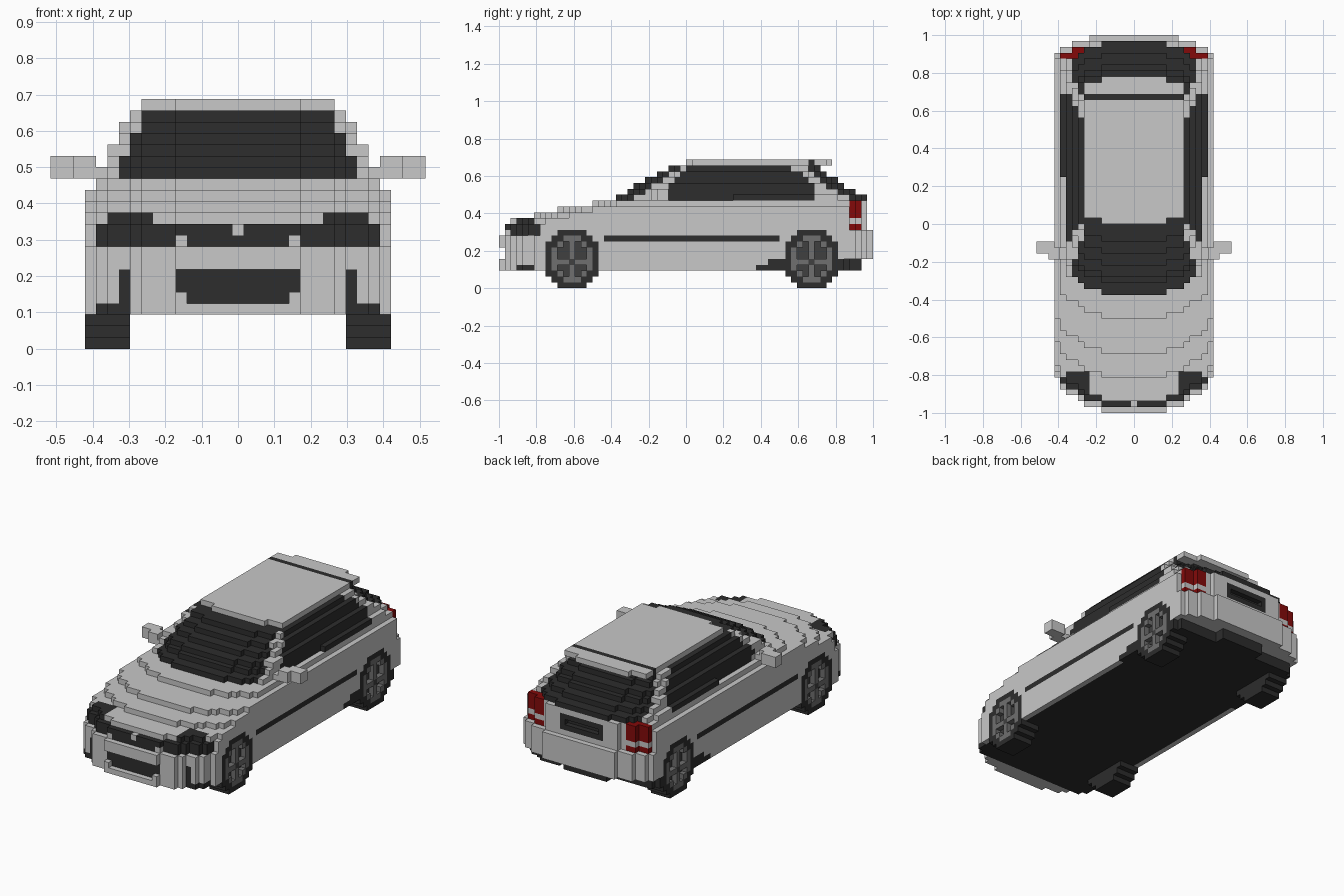
import bpy, bmesh
from mathutils import Vector

old = bpy.data.objects.get("Cube")
if old:
    bpy.data.objects.remove(old)

V = 1 / 32                      # block size; car is 64 blocks long
COLOURS = {
    "silver_paint": (0.58, 0.58, 0.58),
    "black_trim": (0.026, 0.026, 0.026),
    "rim_grey": (0.16, 0.16, 0.16),
    "hub_grey": (0.05, 0.05, 0.05),
    "tail_red": (0.23, 0.003, 0.003),
}
mats = {}
for name, rgb in COLOURS.items():
    m = bpy.data.materials.new(name)
    m.use_nodes = True
    m.diffuse_color = (*rgb, 1)
    m.node_tree.nodes["Principled BSDF"].inputs["Base Color"].default_value = (*rgb, 1)
    mats[name] = m

cells = {}                      # (i, j, k) -> (part, material)


def put(part, mat, i, j, k):
    """Place a block on both sides of the car."""
    for s in (-i, i):
        cells[s, j, k] = (part, mat)


def box(part, mat, irange, jrange, krange):
    for i in irange:
        for j in jrange:
            for k in krange:
                put(part, mat, i, j, k)


def repaint(part, mat, irange, jrange, krange):
    """Recolour existing blocks only."""
    for i in irange:
        for j in jrange:
            for k in krange:
                if (i, j, k) in cells:
                    put(part, mat, i, j, k)


def carve(irange, jrange, krange):
    for i in irange:
        for j in jrange:
            for k in krange:
                cells.pop((i, j, k), None)
                cells.pop((-i, j, k), None)


def layer(k, half, front, rear, rear_bow, rule):
    """One slab with bowed nose and tail; rule(i, j) gives part and material."""
    for i in range(half + 1):
        bow = (i / 13.5) ** 3
        for j in range(round(front + 6.4 * bow), round(rear - rear_bow * bow)):
            put(*rule(i, j), i, j, k)


# Lower body and bonnet: front edge of each slab
bonnet_front = {9: 1, 10: 1, 11: 2, 12: 6, 13: 10, 14: 16}
for k in range(3, 15):
    tail = 62 if k < 5 else 64 if k < 10 else 63
    layer(k, 12 if k == 14 else 13, bonnet_front.get(k, 0), tail, 3.5,
          lambda i, j: ("body", "silver_paint"))

# Dark floor and rear valance
repaint("underbody", "black_trim", range(13), range(3, 62), [3])
repaint("underbody", "black_trim", range(14), range(44, 62), [3])
repaint("underbody", "black_trim", range(14), range(46, 62), [4])
carve(range(5, 14), range(60, 64), [3, 4])

# Cabin: slab -> half width, front, rear, glass half width, side window start, end
cabin = {
    15: (11, 20, 63, 10, 29, 54),
    16: (11, 22, 61, 10, 28, 54),
    17: (11, 23, 59, 9, 29, 54),
    18: (10, 25, 58, 9, 30, 53),
    19: (10, 27, 56, 8, 31, 52),
    20: (9, 29, 55, 8, 32, 50),
}
for k, (half, front, rear, pane, start, end) in cabin.items():
    def glazing(i, j):
        if i <= pane or start <= j < end:
            return "glass", "black_trim"
        return "pillars", "silver_paint"
    layer(k, half, front, rear, 6.4, glazing)
box("glass", "black_trim", [12], range(40, 54), [15])
box("pillars", "silver_paint", [12], range(54, 58), [15])

# Roof and spoiler with a dark gap between them
layer(21, 8, 32, 57, 6.4,
      lambda i, j: ("roof_gap", "black_trim") if j == 53 else ("roof", "silver_paint"))

# Headlights and upper grille
repaint("headlights", "black_trim", range(8, 12), range(7), [11])
repaint("headlights", "black_trim", range(1, 13), range(7), [10])
repaint("headlights", "black_trim", [*range(5), *range(6, 13)], range(7), [9])

# Lower grille and fog lamp slots, set back one block
carve(range(6), [0], [5, 6])
carve(range(5), [0], [4])
repaint("lower_grille", "black_trim", range(6), [1, 2], [5, 6])
repaint("lower_grille", "black_trim", range(5), [1, 2], [4])
repaint("fog_slots", "black_trim", [10], range(5), [4, 5, 6])

# Side rubbing strip
repaint("side_strip", "black_trim", [13], range(18, 48), [8])

# Tail lamps and plate recess
repaint("tail_lamps", "tail_red", range(9, 14), range(60, 63), [10, 12, 13, 14])
repaint("plate_recess", "black_trim", range(5), [61, 62], [11, 12, 13])
carve(range(4), [62], [12])

# Door mirrors
box("mirrors", "silver_paint", range(11, 14), [26, 27], [15])
box("mirrors", "silver_paint", [13, 14], [26, 27], [15, 16])
box("mirrors", "silver_paint", range(14, 17), [27, 28], [15, 16])

# Wheels: tyre, rim ring, recessed hub with cross spokes
def oval(dj, dk, a, b):
    return (dj / a) ** 2 + (dk / b) ** 2 <= 1


for centre in (12, 53):
    for dj in range(-4, 5):
        for k in range(10):
            dk = k - 4.5
            if not oval(dj, dk, 4.7, 5.2):
                continue
            box("tyres", "black_trim", range(10, 14), [centre + dj], [k])
            if oval(dj, dk, 3.7, 4):
                box("rims", "rim_grey", [12, 13], [centre + dj], [k])
            if oval(dj, dk, 2.4, 2.8) and dj != 0 and k != 4:
                carve([13], [centre + dj], [k])
                box("hubs", "hub_grey", [12], [centre + dj], [k])
    box("hubs", "hub_grey", [13], [centre], [4])

# Turn the exposed block sides of each part into a mesh
AXES = [Vector(a) for a in ((1, 0, 0), (0, 1, 0), (0, 0, 1))]


def build(part):
    bm = bmesh.new()
    verts = {}
    used = sorted({m for p, m in cells.values() if p == part})
    for cell, (p, mat) in cells.items():
        if p != part:
            continue
        for a in range(3):
            for s in (-1, 1):
                n = AXES[a] * s
                if tuple(int(c + d) for c, d in zip(cell, n)) in cells:
                    continue
                u, w = AXES[(a + 1) % 3] * s, AXES[(a + 2) % 3]
                ring = []
                for p1, p2 in ((-1, -1), (1, -1), (1, 1), (-1, 1)):
                    c = Vector(cell) + (n + u * p1 + w * p2) / 2
                    key = tuple(round(2 * t) for t in c)
                    if key not in verts:
                        verts[key] = bm.verts.new(
                            (c.x * V, (c.y + 0.5) * V - 1, (c.z + 0.5) * V))
                    ring.append(verts[key])
                bm.faces.new(ring).material_index = used.index(mat)
    # Merge flat runs of block sides into larger panels
    bmesh.ops.dissolve_limit(bm, angle_limit=0.01, verts=bm.verts[:],
                             edges=bm.edges[:], delimit={"MATERIAL"})
    mesh = bpy.data.meshes.new(part)
    bm.to_mesh(mesh)
    bm.free()
    for m in used:
        mesh.materials.append(mats[m])
    bpy.context.collection.objects.link(bpy.data.objects.new(part, mesh))


for part in sorted({p for p, m in cells.values()}):
    build(part)
